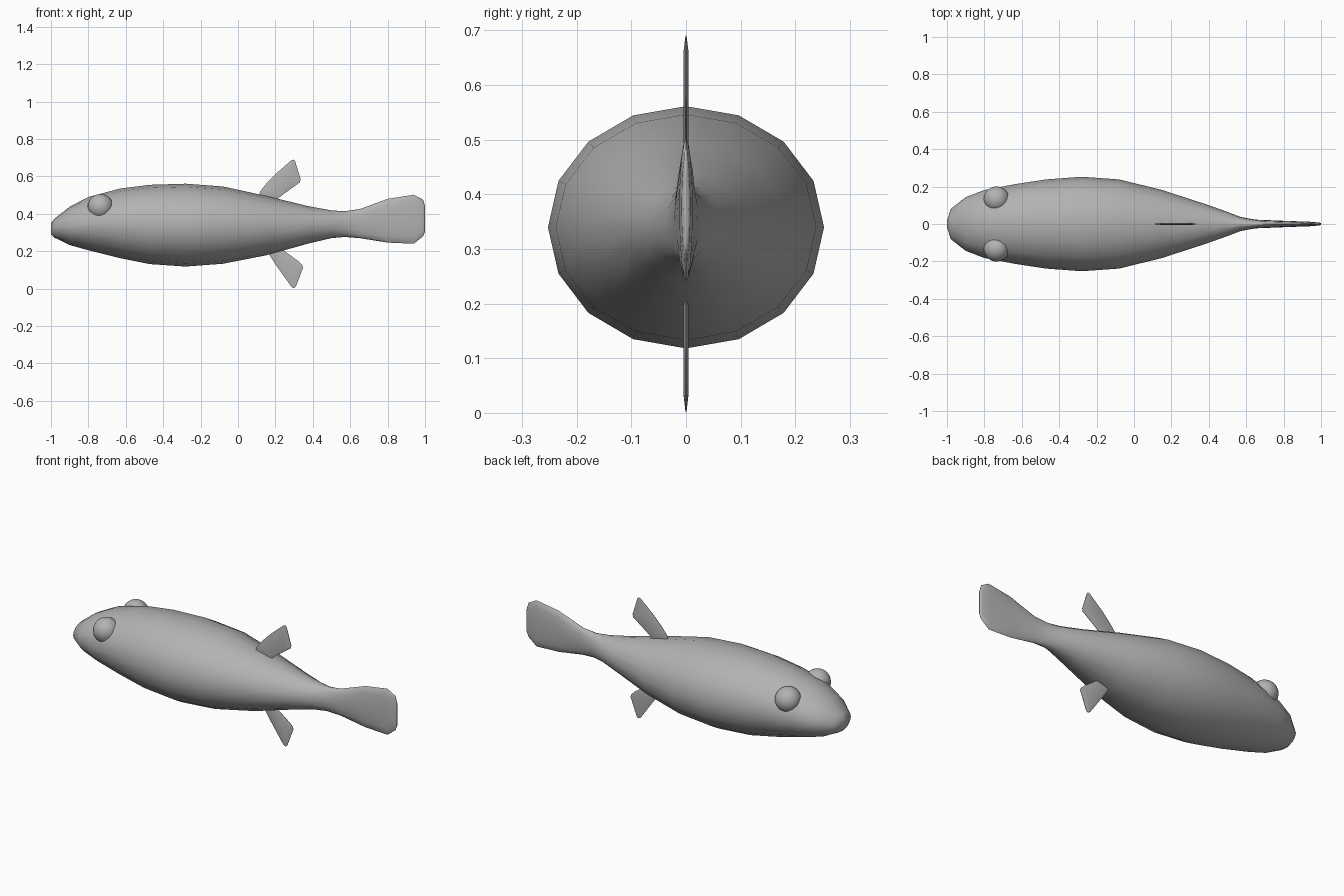
import bpy, bmesh, math

if "Cube" in bpy.data.objects:
    bpy.data.objects.remove(bpy.data.objects["Cube"])

# Dark grey skin
SKIN = bpy.data.materials.new("dark_grey")
SKIN.diffuse_color = (.45, .45, .45, 1)
SKIN.use_nodes = True
SKIN.node_tree.nodes["Principled BSDF"].inputs["Base Color"].default_value = SKIN.diffuse_color


def make_object(name, bm, angle=60):
    bmesh.ops.recalc_face_normals(bm, faces=bm.faces)
    mesh = bpy.data.meshes.new(name)
    bm.to_mesh(mesh)
    bm.free()
    mesh.materials.append(SKIN)
    ob = bpy.data.objects.new(name, mesh)
    bpy.context.collection.objects.link(ob)
    bpy.ops.object.select_all(action='DESELECT')
    ob.select_set(True)
    bpy.context.view_layer.objects.active = ob
    bpy.ops.object.shade_smooth_by_angle(angle=math.radians(angle))
    return ob


# Body and tail: 16-sided elliptical sections (x, top z, bottom z, half width)
SECTIONS = [
    (-1.0, .35, .290, .015), (-.98, .375, .272, .08), (-.90, .438, .233, .142),
    (-.80, .49, .205, .18), (-.63, .535, .163, .212), (-.47, .555, .131, .236),
    (-.28, .561, .118, .25), (-.08, .546, .133, .236), (.15, .496, .178, .18),
    (.38, .440, .242, .106), (.50, .418, .27, .064), (.57, .414, .276, .037),
    (.65, .425, .27, .023), (.80, .48, .246, .017), (.94, .502, .24, .012),
    (.99, .475, .28, .008), (1.0, .44, .305, .005),
]
SIDES = 16
bm = bmesh.new()
rings = []
for x, top, bottom, w in SECTIONS:
    mid, h = (top + bottom) / 2, (top - bottom) / 2
    rings.append([bm.verts.new((x, 1.01 * w * math.sin(a), mid + h * math.cos(a)))
                  for a in (2 * math.pi * i / SIDES for i in range(SIDES))])
for r0, r1 in zip(rings, rings[1:]):
    for i in range(SIDES):
        j = (i + 1) % SIDES
        bm.faces.new((r0[i], r0[j], r1[j], r1[i]))
bm.faces.new(rings[0])
bm.faces.new(rings[-1])
make_object("fish_body", bm, 80)

# Eyes
for side, label in ((-1, "right"), (1, "left")):
    bm = bmesh.new()
    bmesh.ops.create_uvsphere(bm, u_segments=24, v_segments=16, radius=.069)
    bmesh.ops.translate(bm, verts=bm.verts, vec=(-.735, side * .132, .437))
    make_object("eye_" + label, bm)


# Fins: flat outlines with thin, tapered rims
def fin(name, outline):
    bm = bmesh.new()
    n = len(outline)
    cx = sum(p[0] for p in outline) / n
    cz = sum(p[1] for p in outline) / n
    layers = []
    for y, s in ((-.0045, .75), (-.001, 1), (.001, 1), (.0045, .75)):
        layers.append([bm.verts.new((cx + (x - cx) * s, y, cz + (z - cz) * s))
                       for x, z in outline])
    for a, b in zip(layers, layers[1:]):
        for i in range(n):
            j = (i + 1) % n
            bm.faces.new((a[i], a[j], b[j], b[i]))
    bm.faces.new(layers[0])
    bm.faces.new(layers[-1])
    make_object(name, bm)


fin("dorsal_fin", [(.11, .49), (.118, .52), (.15, .56), (.20, .612), (.285, .686),
                   (.30, .69), (.306, .68), (.335, .585), (.331, .568), (.31, .553),
                   (.25, .51), (.20, .47)])
fin("anal_fin", [(.15, .215), (.165, .185), (.20, .13), (.285, .01), (.30, .002),
                 (.31, .012), (.348, .112), (.344, .126), (.325, .145), (.25, .2),
                 (.22, .22)])
